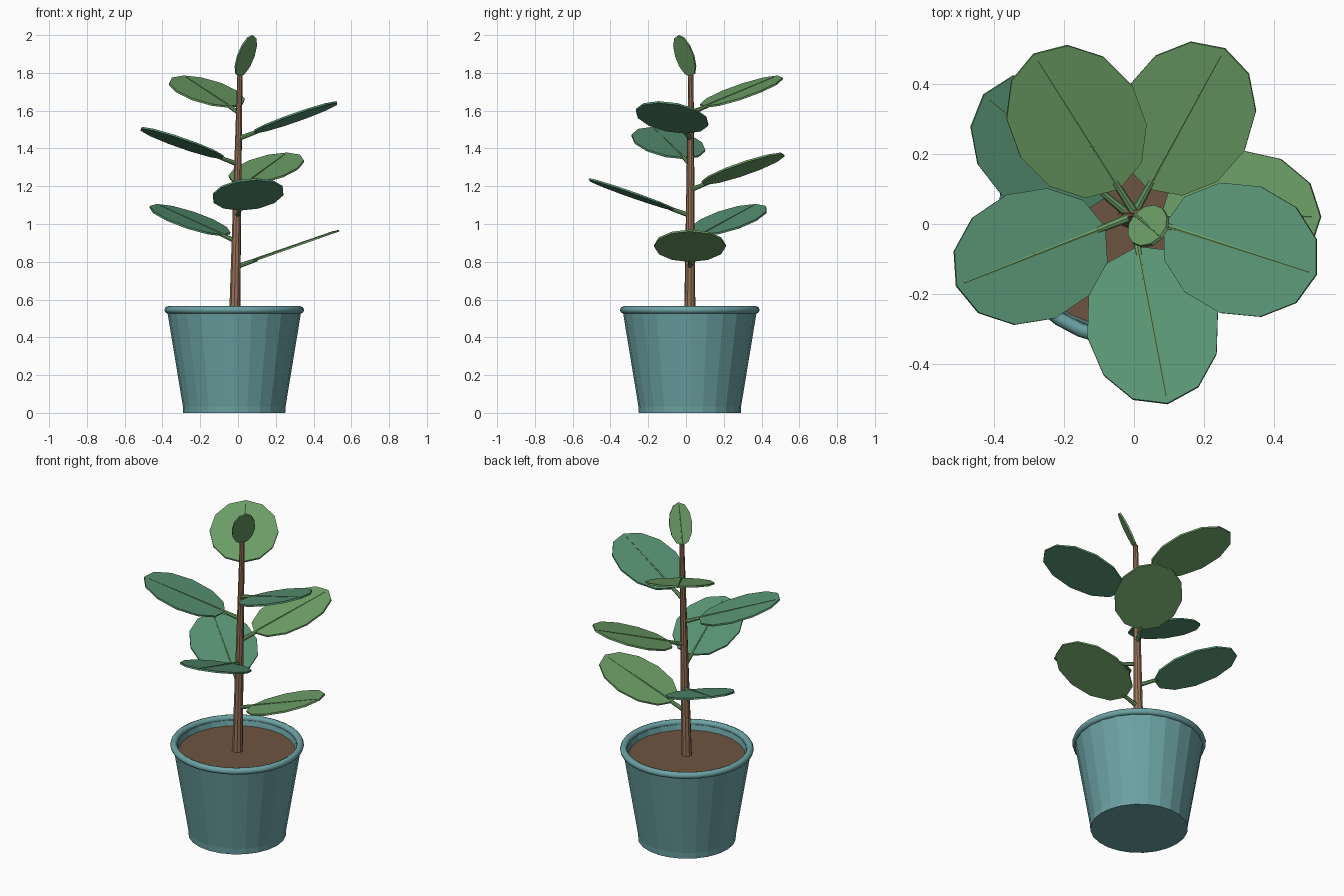
import bpy, bmesh, math
from mathutils import Matrix, Vector

cube = bpy.data.objects.get("Cube")
if cube:
    bpy.data.objects.remove(cube, do_unlink=True)


def material(name, rgb):
    m = bpy.data.materials.new(name)
    m.use_nodes = True
    m.diffuse_color = (*rgb, 1)
    m.node_tree.nodes["Principled BSDF"].inputs["Base Color"].default_value = (*rgb, 1)
    return m


glaze = material("teal_glaze", (0.15, 0.36, 0.37))
earth = material("brown_soil", (0.155, 0.09, 0.053))
bark = material("stem_bark", (0.32, 0.17, 0.10))
fresh = material("fresh_green", (0.16, 0.36, 0.14))
deep = material("deep_green", (0.10, 0.30, 0.175))


def finish(name, bm, mat, smooth=False):
    bmesh.ops.recalc_face_normals(bm, faces=bm.faces[:])
    mesh = bpy.data.meshes.new(name)
    bm.to_mesh(mesh)
    bm.free()
    mesh.materials.append(mat)
    for p in mesh.polygons:
        p.use_smooth = smooth
    ob = bpy.data.objects.new(name, mesh)
    bpy.context.collection.objects.link(ob)
    return ob


def lathe(name, profile, mat, centre, sides=24, closed=False, smooth=False):
    """Spin a radius/height profile round the z axis, capping open ends."""
    bm = bmesh.new()
    rings = []
    for r, z in profile:
        rings.append([bm.verts.new((centre.x + r * math.cos(math.tau * i / sides),
                                    centre.y + r * math.sin(math.tau * i / sides), z))
                      for i in range(sides)])
    pairs = list(zip(rings, rings[1:]))
    if closed:
        pairs.append((rings[-1], rings[0]))
    else:
        bm.faces.new(rings[0])
        bm.faces.new(rings[-1])
    for a, b in pairs:
        for i in range(sides):
            j = (i + 1) % sides
            bm.faces.new((a[i], a[j], b[j], b[i]))
    return finish(name, bm, mat, smooth)


def rod(name, a, b, r1, r2, mat, sides=8):
    """Tapered rod between two points."""
    bm = bmesh.new()
    d = b - a
    turn = d.to_track_quat('Z', 'Y').to_matrix().to_4x4()
    bmesh.ops.create_cone(bm, cap_ends=True, segments=sides, radius1=r1, radius2=r2,
                          depth=d.length, matrix=Matrix.Translation((a + b) / 2) @ turn)
    return finish(name, bm, mat)


def leaf(name, base, azimuth, pitch, length, width, mat):
    """Flat twelve-sided oval blade with a raised midrib, rising from its base."""
    frame = (Matrix.Translation(base) @ Matrix.Rotation(azimuth, 4, 'Z')
             @ Matrix.Rotation(-pitch, 4, 'Y'))
    bm = bmesh.new()
    shape = Matrix.Translation((length / 2, 0, 0)) @ Matrix.Diagonal((length / 2, width / 2, 1, 1))
    bmesh.ops.create_cone(bm, cap_ends=True, segments=12, radius1=1, radius2=1,
                          depth=0.01, matrix=frame @ shape @ Matrix.Rotation(math.pi / 2, 4, 'Z'))
    finish(name, bm, mat)
    rod(name + "_midrib", frame @ Vector((0.02 * length, 0, 0.005)),
        frame @ Vector((0.95 * length, 0, 0.005)), 0.006, 0.0025, fresh, 6)


# Pot, rolled rim and soil
centre = Vector((-0.02, 0.02, 0))
lathe("pot", [(0.27, 0), (0.272, 0.035), (0.355, 0.54), (0.33, 0.54), (0.318, 0.49)], glaze, centre)
lathe("pot_rim", [(0.35 + 0.02 * math.cos(math.tau * k / 8), 0.545 + 0.02 * math.sin(math.tau * k / 8))
                  for k in range(8)], glaze, centre, 32, closed=True, smooth=True)
lathe("soil", [(0.318, 0.47), (0.322, 0.51)], earth, centre)

# Stem, leaning slightly
foot, top = Vector((-0.018, 0.02, 0.5)), Vector((0.01, 0.026, 1.79))
rod("stem", foot, top, 0.03, 0.014, bark, 10)

# Leaves spiralling up the stem
pitch = math.radians(19.5)
for i in range(7):
    z = 0.772 + 0.136 * i
    start = foot.lerp(top, (z - foot.z) / (top.z - foot.z))
    azimuth = math.radians(140.4 * i)
    out = Vector((math.cos(azimuth) * math.cos(pitch), math.sin(azimuth) * math.cos(pitch),
                  math.sin(pitch)))
    rod(f"leaf_stalk_{i + 1}", start, start + out * 0.12, 0.013, 0.01, fresh)
    leaf(f"leaf_{i + 1}", start + out * 0.095, azimuth, pitch, 0.485, 0.38,
         fresh if i % 3 == 0 else deep)

# Young leaf at the tip
leaf("top_leaf", Vector((0.005, 0.026, 1.78)), math.radians(-42), math.radians(66),
     0.24, 0.13, fresh)
